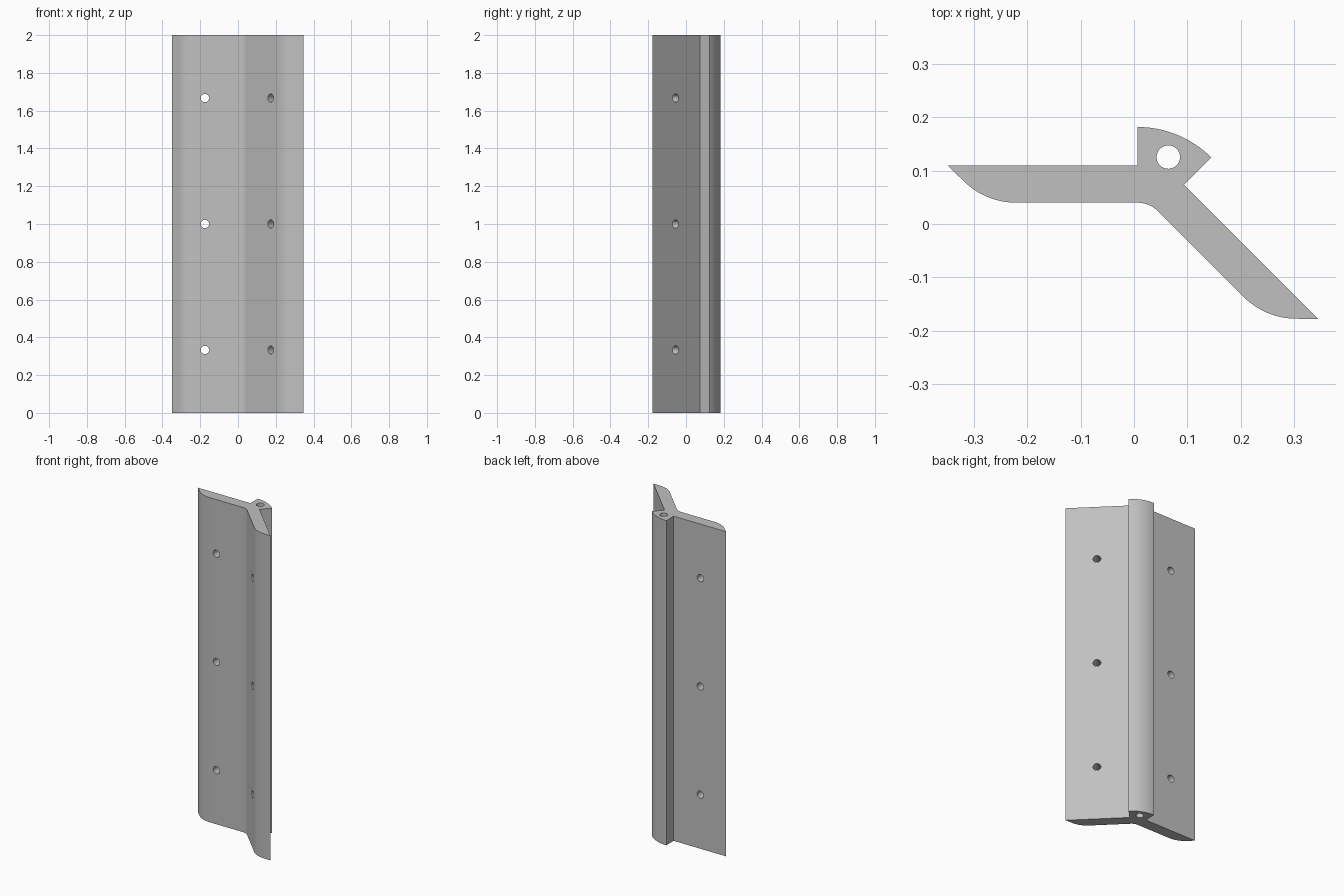
import bpy, bmesh
from math import radians, sin, cos, pi
from mathutils import Vector, Matrix

if "Cube" in bpy.data.objects:
    bpy.data.objects.remove(bpy.data.objects["Cube"])

HEIGHT = 2.0
PIVOT = Vector((0.007, -0.013, 0))    # centre of the bend arcs
R_IN, R_MID, R_OUT = 0.053, 0.123, 0.195
U_HOLE, HOLE_R = 0.182, 0.022

grey = bpy.data.materials.new("satin_grey")
grey.use_nodes = True
colour = (0.53, 0.53, 0.53, 1)
grey.diffuse_color = colour
grey.node_tree.nodes["Principled BSDF"].inputs["Base Color"].default_value = colour


def arc(cx, cy, r, a0, a1, n):
    return [Vector((cx + r * cos(radians(a0 + (a1 - a0) * i / n)),
                    cy + r * sin(radians(a0 + (a1 - a0) * i / n)), 0))
            for i in range(n + 1)]


# Mirror line of the two wings, at 67.5 degrees through the pivot
axis = Vector((cos(radians(67.5)), sin(radians(67.5)), 0))


def mirror(p):
    return 2 * axis * p.dot(axis) - p


# Left half of the wing outline: inner corner, tip, rounded lower edge
wing = [Vector((0, R_OUT, 0)), Vector((0, R_MID, 0)), Vector((-0.357, R_MID, 0))]
wing += arc(-0.228, R_IN + 0.14, 0.14, 225, 270, 12)
bend = arc(0, 0, R_IN, 90, 45, 10)
crown = arc(0, 0, R_OUT, 45, 90, 16)
outline = wing + bend + [mirror(p) for p in reversed(wing)] + crown[1:-1]
# Drop the doubled points where the pieces meet
outline = [p for i, p in enumerate(outline) if (p - outline[i - 1]).length > 1e-4]

# Extruded hinge profile
bm = bmesh.new()
base = bm.faces.new([bm.verts.new(p + PIVOT) for p in outline])
top = bmesh.ops.extrude_face_region(bm, geom=[base])["geom"]
bmesh.ops.translate(bm, vec=(0, 0, HEIGHT),
                    verts=[v for v in top if isinstance(v, bmesh.types.BMVert)])
bmesh.ops.recalc_face_normals(bm, faces=bm.faces)
mesh = bpy.data.meshes.new("angled_wing_profile")
bm.to_mesh(mesh)
bm.free()
mesh.materials.append(grey)
profile = bpy.data.objects.new("angled_wing_profile", mesh)
bpy.context.collection.objects.link(profile)


# Drill tool: all bores in one cutter mesh
bm = bmesh.new()


def drill(centre, direction, radius, depth):
    turn = direction.to_track_quat('Z', 'Y').to_matrix().to_4x4()
    bmesh.ops.create_cone(bm, cap_ends=True, segments=32, radius1=radius,
                          radius2=radius, depth=depth,
                          matrix=Matrix.Translation(centre) @ turn)


# Long bore through the crown
drill(PIVOT + axis * 0.15 + Vector((0, 0, HEIGHT / 2)), Vector((0, 0, 1)), HOLE_R, HEIGHT + 0.2)
# Three screw holes through each wing
for side in (lambda p: p, mirror):
    spot = side(Vector((-U_HOLE, (R_IN + R_MID) / 2, 0)))
    normal = side(Vector((0, 1, 0)))
    for k in (1, 3, 5):
        drill(PIVOT + spot + Vector((0, 0, HEIGHT * k / 6)), normal, HOLE_R, 0.12)
tool_mesh = bpy.data.meshes.new("drill_tool")
bm.to_mesh(tool_mesh)
bm.free()
tool_mesh.materials.append(grey)
tool = bpy.data.objects.new("drill_tool", tool_mesh)
tool.hide_render = True
bpy.context.collection.objects.link(tool)

cut = profile.modifiers.new("holes", 'BOOLEAN')
cut.operation = 'DIFFERENCE'
cut.solver = 'EXACT'
cut.object = tool
bpy.ops.object.select_all(action='DESELECT')
bpy.context.view_layer.objects.active = profile
profile.select_set(True)
bpy.ops.object.modifier_apply(modifier=cut.name)
bpy.data.objects.remove(tool)
bpy.ops.object.shade_smooth_by_angle(angle=radians(30))
